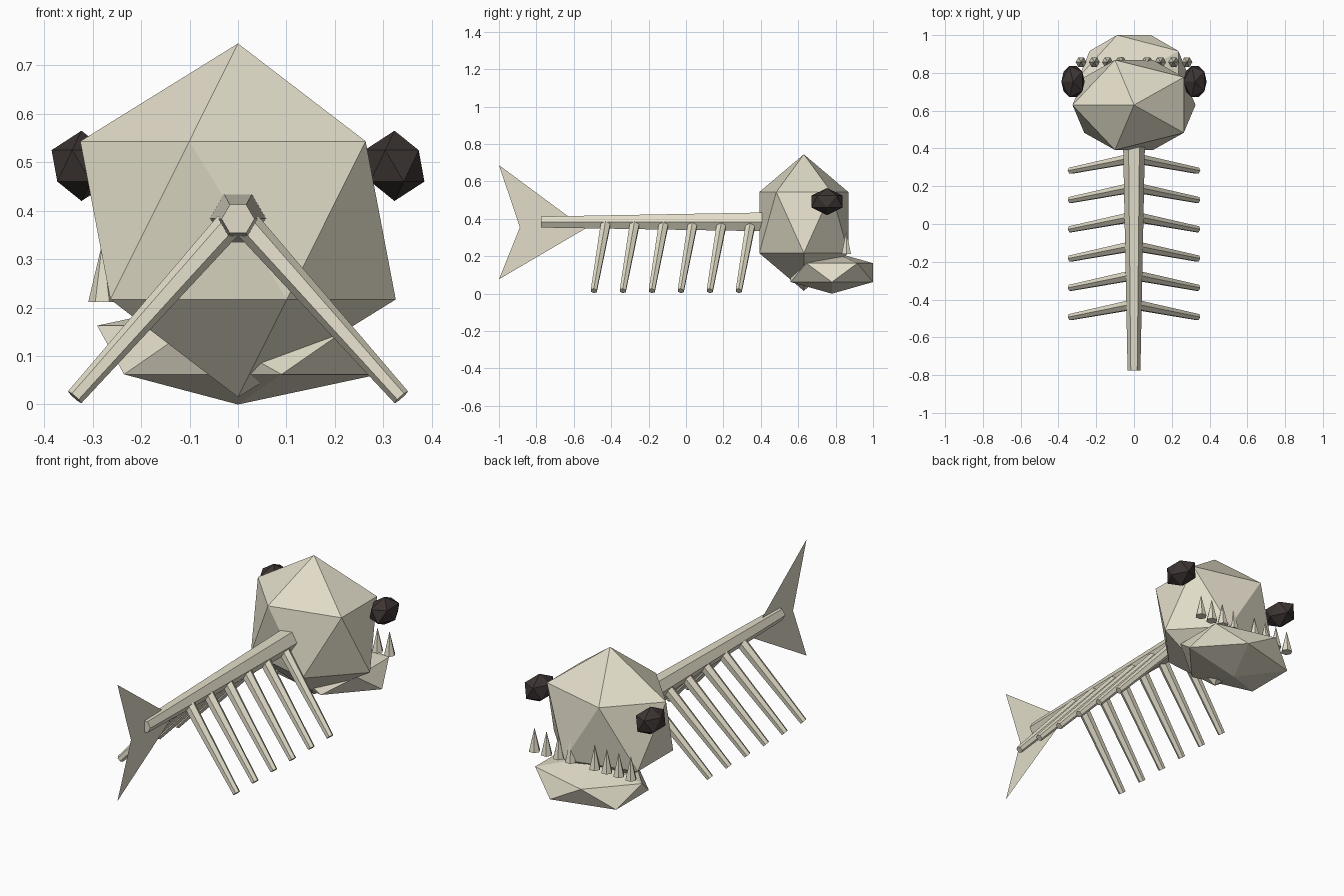
import bpy, bmesh, math
from mathutils import Vector, Matrix

if "Cube" in bpy.data.objects:
    bpy.data.objects.remove(bpy.data.objects["Cube"])


def material(name, color):
    m = bpy.data.materials.new(name)
    m.diffuse_color = color
    m.use_nodes = True
    m.node_tree.nodes["Principled BSDF"].inputs["Base Color"].default_value = m.diffuse_color
    return m


bone = material("bone", (0.76, 0.72, 0.58, 1))
dark = material("eye_dark", (0.045, 0.035, 0.033, 1))


def finish(name, bm, mat):
    mesh = bpy.data.meshes.new(name)
    bmesh.ops.recalc_face_normals(bm, faces=bm.faces)
    bm.to_mesh(mesh)
    bm.free()
    mesh.materials.append(mat)
    obj = bpy.data.objects.new(name, mesh)
    bpy.context.collection.objects.link(obj)
    return obj


def ico(name, center, radii, mat):
    """Scaled 20-faced ball, turned half way round z."""
    bm = bmesh.new()
    m = (Matrix.Translation(center) @ Matrix.Diagonal((*radii, 1))
         @ Matrix.Rotation(math.pi, 4, 'Z'))
    bmesh.ops.create_icosphere(bm, subdivisions=1, radius=1, matrix=m)
    return finish(name, bm, mat)


def hex_bone(name, a, b, ra, rb, ref=(0, 1, 0)):
    """Tapered six-sided rod from a to b; rb = 0 gives a cone."""
    a, b = Vector(a), Vector(b)
    d = (b - a).normalized()
    u = d.cross(Vector(ref)).normalized()
    v = d.cross(u)

    def ring(c, r):
        return [bm.verts.new(c + r * (math.cos(t) * u + math.sin(t) * v))
                for t in (i * math.pi / 3 for i in range(6))]

    bm = bmesh.new()
    lo = ring(a, ra)
    bm.faces.new(lo)
    if rb:
        hi = ring(b, rb)
        bm.faces.new(hi)
        for i in range(6):
            j = (i + 1) % 6
            bm.faces.new((lo[i], lo[j], hi[j], hi[i]))
    else:
        tip = bm.verts.new(b)
        for i in range(6):
            bm.faces.new((lo[i], lo[(i + 1) % 6], tip))
    return finish(name, bm, bone)


# Skull and lower jaw
ico("skull", (0, 0.63, 0.38), (0.364, 0.28, 0.365), bone)
ico("lower_jaw", (0, 0.78, 0.1125), (0.325, 0.2587, 0.1125), bone)

# Spine
hex_bone("spine", (0, -0.775, 0.383), (0, 0.43, 0.384), 0.034, 0.058, (0, 0, 1))

for s, side in ((-1, "left"), (1, "right")):
    # Eyes
    ico(f"eye_{side}", (s * 0.323, 0.754, 0.4925), (0.069, 0.0975, 0.0725), dark)
    # Teeth
    for i in range(4):
        x = s * 0.07 * (i + 1)
        hex_bone(f"tooth_{side}_{i + 1}", (x, 0.857, 0.212), (x, 0.857, 0.334), 0.029, 0)
    # Ribs
    for i in range(6):
        y = 0.345 - 0.155 * i
        hex_bone(f"rib_{side}_{i + 1}", (s * 0.02, y, 0.37),
                 (s * 0.337, y - 0.063, 0.015), 0.029, 0.0185)

# Tail fin: thin sheet with a notch at the back
bm = bmesh.new()
top, notch, bottom, root = [bm.verts.new((0, y, z)) for y, z in
                            ((-1, 0.687), (-0.888, 0.355), (-1, 0.077), (-0.54, 0.347))]
bm.faces.new((top, notch, root))
bm.faces.new((notch, bottom, root))
finish("tail_fin", bm, bone)
